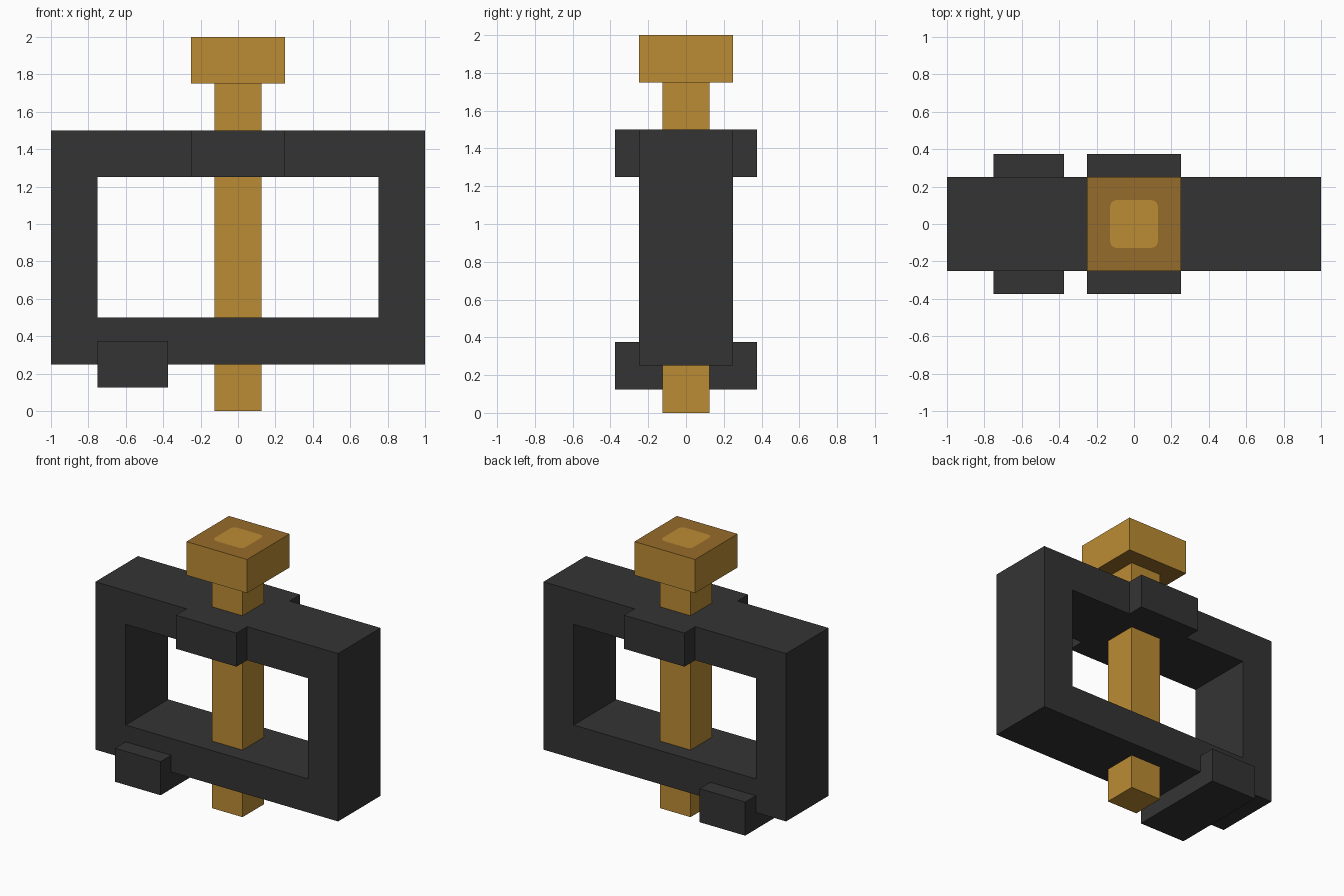
import bpy, bmesh, math
from mathutils import Vector

if "Cube" in bpy.data.objects:
    bpy.data.objects.remove(bpy.data.objects["Cube"], do_unlink=True)


def material(name, rgb):
    m = bpy.data.materials.new(name)
    m.use_nodes = True
    m.diffuse_color = (*rgb, 1)
    m.node_tree.nodes["Principled BSDF"].inputs["Base Color"].default_value = (*rgb, 1)
    return m


DARK = material("charcoal", (0.034, 0.034, 0.034))
GOLD = material("ochre", (0.50, 0.26, 0.034))
BROWN = material("dark ochre", (0.305, 0.150, 0.024))


def finish(bm, name, *mats):
    bmesh.ops.recalc_face_normals(bm, faces=bm.faces[:])
    me = bpy.data.meshes.new(name)
    bm.to_mesh(me)
    bm.free()
    for m in mats:
        me.materials.append(m)
    ob = bpy.data.objects.new(name, me)
    bpy.context.collection.objects.link(ob)
    return ob


def add_box(bm, lo, hi):
    lo, hi = Vector(lo), Vector(hi)
    verts = bmesh.ops.create_cube(bm, size=1)["verts"]
    for v in verts:
        v.co = (lo + hi) / 2 + v.co * (hi - lo)


def box(name, mat, lo, hi):
    bm = bmesh.new()
    add_box(bm, lo, hi)
    return finish(bm, name, mat)


def rect(w, z0, z1, y):
    return [(-w, y, z0), (w, y, z0), (w, y, z1), (-w, y, z1)]


# Rectangular frame with an open window
bm = bmesh.new()
loops = [[bm.verts.new(p) for p in rect(w, z0, z1, y)]
         for w, z0, z1, y in ((1, 0.25, 1.5, -0.25), (1, 0.25, 1.5, 0.25),
                              (0.75, 0.5, 1.25, 0.25), (0.75, 0.5, 1.25, -0.25))]
for k in range(4):
    a, b = loops[k], loops[(k + 1) % 4]
    for i in range(4):
        j = (i + 1) % 4
        bm.faces.new((a[i], a[j], b[j], b[i]))
finish(bm, "frame", DARK)

# Collar around the shaft and the offset bar under the frame
box("top_collar", DARK, (-0.25, -0.375, 1.25), (0.25, 0.375, 1.5))
box("lower_bar", DARK, (-0.75, -0.375, 0.125), (-0.375, 0.375, 0.375))

# Shaft through the frame
box("shaft", GOLD, (-0.125, -0.125, 0), (0.125, 0.125, 1.75))

# Cap: dark top and underside, with a rounded light patch cut into the top
bm = bmesh.new()
add_box(bm, (-0.25, -0.25, 1.75), (0.25, 0.25, 2))
top = max(bm.faces, key=lambda f: f.calc_center_median().z)
rim = list(top.edges)
bmesh.ops.delete(bm, geom=[top], context='FACES_ONLY')
r, h = 0.035, 0.128
patch_verts = []
for c in range(4):
    cx, cy = [(1, 1), (-1, 1), (-1, -1), (1, -1)][c]
    for s in range(4):
        t = math.radians(90 * c + 30 * s)
        patch_verts.append(bm.verts.new((cx * (h - r) + r * math.cos(t),
                                         cy * (h - r) + r * math.sin(t), 2)))
patch = bm.faces.new(patch_verts)
loop = list(patch.edges)
bmesh.ops.triangle_fill(bm, edges=rim + loop, use_beauty=True, normal=(0, 0, 1))
# Remove any fill laid over the patch itself
extra = [f for f in bm.faces if f is not patch and all(v in patch_verts for v in f.verts)]
bmesh.ops.delete(bm, geom=extra, context='FACES_ONLY')
for f in bm.faces:
    f.normal_update()
    f.material_index = 1 if abs(f.normal.z) > 0.9 and f is not patch else 0
finish(bm, "cap", GOLD, BROWN)
